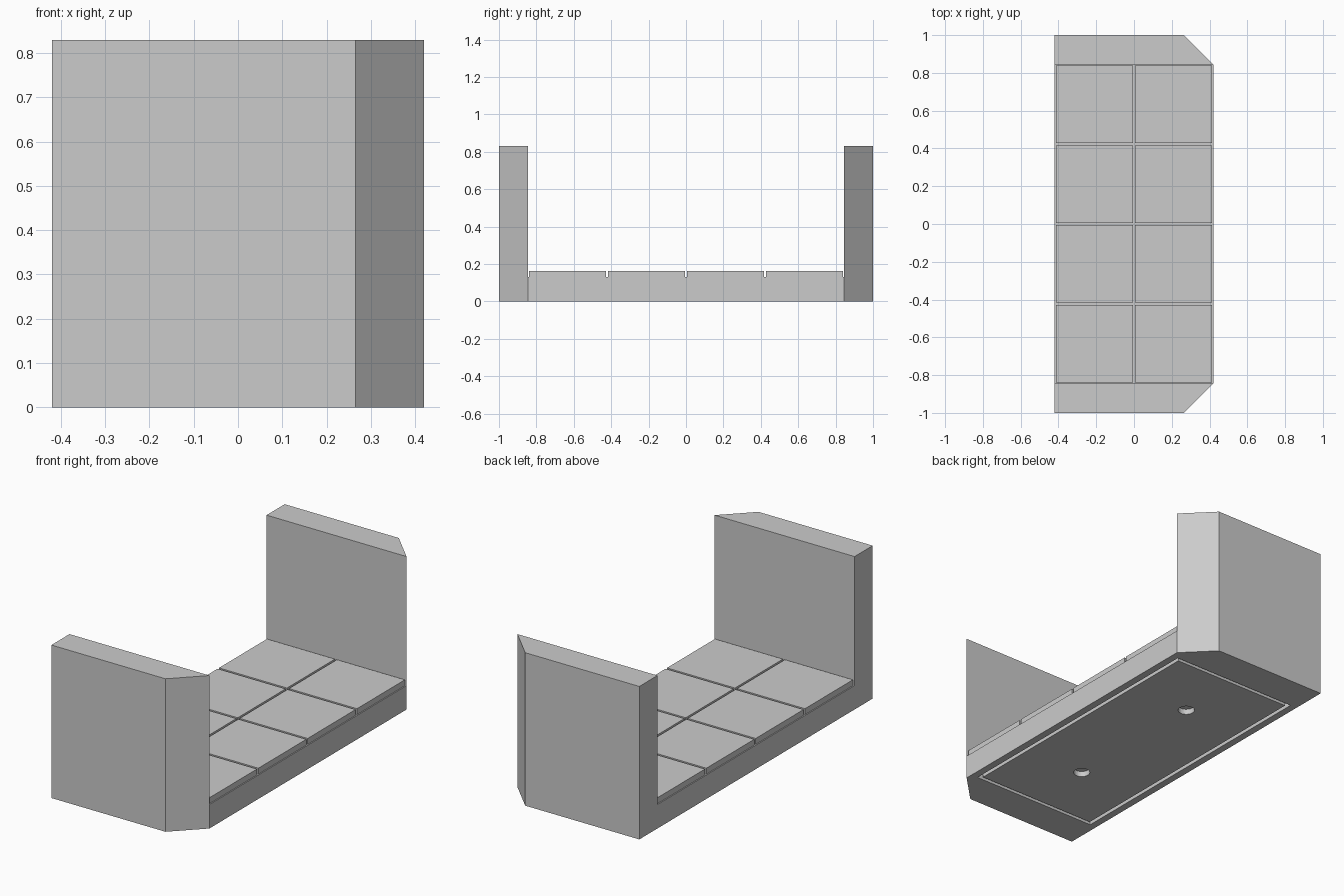
import bpy, bmesh
from math import pi

cube = bpy.data.objects.get("Cube")
if cube:
    bpy.data.objects.remove(cube, do_unlink=True)

HALF_X, HALF_Y = 0.42, 1.0
WALL_Y = 0.845            # inner face of the end walls
WALL_Z, BASE_Z, TILE_Z = 0.83, 0.13, 0.162
CHAMFER = HALF_Y - WALL_Y

stone = bpy.data.materials.new("stone_grey")
stone.use_nodes = True
colour = (0.6, 0.6, 0.6, 1)
stone.diffuse_color = colour
stone.node_tree.nodes["Principled BSDF"].inputs["Base Color"].default_value = colour


def finish(name, bm):
    """Turn a bmesh into a named grey object."""
    bmesh.ops.recalc_face_normals(bm, faces=bm.faces)
    mesh = bpy.data.meshes.new(name)
    bm.to_mesh(mesh)
    bm.free()
    mesh.materials.append(stone)
    ob = bpy.data.objects.new(name, mesh)
    bpy.context.collection.objects.link(ob)
    return ob


def prism(outline, z0, z1):
    """Extrude a flat outline upwards."""
    bm = bmesh.new()
    face = bm.faces.new([bm.verts.new((x, y, z0)) for x, y in outline])
    top = bmesh.ops.extrude_face_region(bm, geom=[face], use_keep_orig=True)["geom"]
    verts = [v for v in top if isinstance(v, bmesh.types.BMVert)]
    bmesh.ops.translate(bm, verts=verts, vec=(0, 0, z1 - z0))
    return bm


def rectangle(x0, x1, y0, y1):
    return [(x0, y0), (x1, y0), (x1, y1), (x0, y1)]


# Base slab with a rectangular groove around its underside
bm = prism(rectangle(-HALF_X, HALF_X, -WALL_Y, WALL_Y), 0, BASE_Z)
bmesh.ops.recalc_face_normals(bm, faces=bm.faces)
bottom = min(bm.faces, key=lambda f: f.calc_center_median().z)
bmesh.ops.inset_region(bm, faces=[bottom], thickness=0.04, use_even_offset=True)
ring = bmesh.ops.inset_region(bm, faces=[bottom], thickness=0.02,
                              use_even_offset=True)["faces"]
raised = bmesh.ops.extrude_face_region(bm, geom=ring)["geom"]
bmesh.ops.translate(bm, vec=(0, 0, 0.03),
                    verts=[v for v in raised if isinstance(v, bmesh.types.BMVert)])
leftover = [f for f in ring if f.is_valid]
if leftover:
    bmesh.ops.delete(bm, geom=leftover, context='FACES_ONLY')
base = finish("base_slab", bm)

# Two round sockets in the underside
for y in (-0.42, 0.42):
    bpy.ops.mesh.primitive_cylinder_add(vertices=32, radius=0.042, depth=0.06,
                                        location=(0, y, 0))
    cutter = bpy.context.object
    cutter.name = "socket_cutter"
    cutter.hide_render = True
    cutter.data.materials.append(stone)
    cut = base.modifiers.new("socket", 'BOOLEAN')
    cut.operation, cut.solver, cut.object = 'DIFFERENCE', 'EXACT', cutter
    bpy.context.view_layer.objects.active = base
    bpy.ops.object.modifier_apply(modifier=cut.name)
    bpy.data.objects.remove(cutter, do_unlink=True)

# End walls, each with one chamfered outer corner
for name, s in (("front_wall", -1), ("back_wall", 1)):
    outline = [(-HALF_X, s * WALL_Y), (HALF_X, s * WALL_Y),
               (HALF_X - CHAMFER, s * HALF_Y), (-HALF_X, s * HALF_Y)]
    finish(name, prism(outline, 0, WALL_Z))

# Floor tiles, two by four, with narrow gaps
GAP = 0.006
step_x, step_y = HALF_X, WALL_Y / 2
for i in range(2):
    for j in range(4):
        x, y = -HALF_X + i * step_x, -WALL_Y + j * step_y
        outline = rectangle(x + GAP, x + step_x - GAP, y + GAP, y + step_y - GAP)
        finish(f"floor_tile_{i}_{j}", prism(outline, BASE_Z, TILE_Z))
